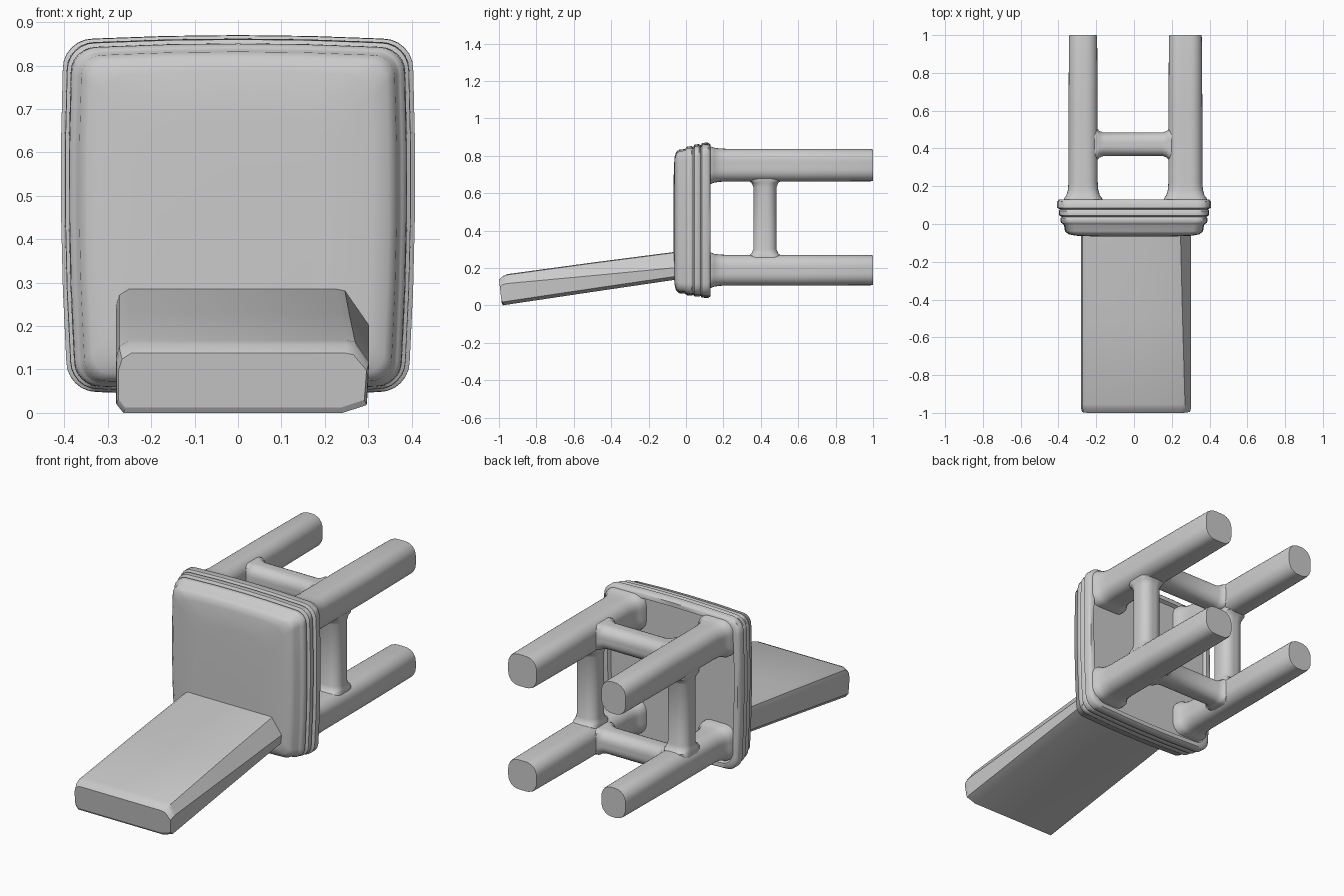
import bpy, bmesh, math

if "Cube" in bpy.data.objects:
    bpy.data.objects.remove(bpy.data.objects["Cube"])


def rounded_rect(u0, u1, v0, v1, r, bow=0.0, n=6):
    """Rounded rectangle outline; bow pushes the middle of the sides outward."""
    cu, cv = (u0 + u1) / 2, (v0 + v1) / 2
    hu, hv = (u1 - u0) / 2, (v1 - v0) / 2
    r = min(r, hu * 0.98, hv * 0.98)
    pts = []
    corners = [(1, 1), (-1, 1), (-1, -1), (1, -1)]
    for k, (su, sv) in enumerate(corners):
        for i in range(n + 1):
            a = math.pi / 2 * (k + i / n)
            pts.append((su * (hu - r) + r * math.cos(a), sv * (hv - r) + r * math.sin(a)))
        # extra points along the straight side that follows
        nu, nv = corners[(k + 1) % 4]
        a = math.pi / 2 * (k + 1)
        end = (nu * (hu - r) + r * math.cos(a), nv * (hv - r) + r * math.sin(a))
        start = pts[-1]
        for t in (0.25, 0.5, 0.75):
            b = bow * 4 * t * (1 - t)
            pts.append((start[0] + (end[0] - start[0]) * t + b * math.cos(a),
                        start[1] + (end[1] - start[1]) * t + b * math.sin(a)))
    return [(cu + u, cv + v) for u, v in pts]


def loft(name, axis, rings, angle=40):
    """Skin outlines given as (position on axis, outline points)."""
    place = {"x": lambda w, u, v: (w, u, v),
             "y": lambda w, u, v: (u, w, v),
             "z": lambda w, u, v: (u, v, w)}[axis]
    bm = bmesh.new()
    loops = [[bm.verts.new(place(w, u, v)) for u, v in pts] for w, pts in rings]
    n = len(loops[0])
    for a, b in zip(loops, loops[1:]):
        for i in range(n):
            j = (i + 1) % n
            bm.faces.new((a[i], a[j], b[j], b[i]))
    bm.faces.new(loops[0])
    bm.faces.new(loops[-1])
    bmesh.ops.recalc_face_normals(bm, faces=bm.faces)
    mesh = bpy.data.meshes.new(name)
    bm.to_mesh(mesh)
    bm.free()
    obj = bpy.data.objects.new(name, mesh)
    bpy.context.collection.objects.link(obj)
    bpy.ops.object.select_all(action="DESELECT")
    obj.select_set(True)
    bpy.context.view_layer.objects.active = obj
    bpy.ops.object.shade_smooth_by_angle(angle=math.radians(angle))
    return obj


# Seat: domed cushion, three stacked bands, shallow recess underneath
seat_rings = [  # y, half width, z low, z high, corner radius
    (-0.066, 0.20, 0.22, 0.68, 0.08), (-0.062, 0.30, 0.12, 0.78, 0.06),
    (-0.054, 0.34, 0.09, 0.81, 0.05), (-0.038, 0.358, 0.073, 0.824, 0.05),
    (-0.005, 0.364, 0.070, 0.828, 0.05), (0.000, 0.370, 0.066, 0.834, 0.055),
    (0.008, 0.380, 0.061, 0.842, 0.06), (0.030, 0.382, 0.060, 0.843, 0.06),
    (0.038, 0.375, 0.064, 0.838, 0.06), (0.046, 0.390, 0.055, 0.852, 0.065),
    (0.070, 0.391, 0.054, 0.854, 0.065), (0.078, 0.384, 0.058, 0.847, 0.065),
    (0.086, 0.400, 0.049, 0.861, 0.07), (0.118, 0.400, 0.048, 0.862, 0.07),
    (0.130, 0.390, 0.056, 0.852, 0.07), (0.130, 0.368, 0.078, 0.83, 0.06),
    (0.112, 0.360, 0.086, 0.822, 0.06),
]
seat = loft("seat", "y", [(y, rounded_rect(-h, h, a, b, r, 0.008))
                          for y, h, a, b, r in seat_rings], 50)
for v in seat.data.vertices:
    v.co.x *= 1 + 0.03 * (v.co.z - 0.5)

# Legs: rounded bars flaring into the underside of the seat
LEG_X = {"left": (-0.347, -0.192), "right": (0.182, 0.362)}
LEG_Z = {"lower": (0.106, 0.270), "upper": (0.662, 0.837)}
for side, (x0, x1) in LEG_X.items():
    for level, (z0, z1) in LEG_Z.items():
        rings = []
        for y, grow in [(0.09, 0.026), (0.135, 0.024), (0.15, 0.012), (0.18, 0.003),
                        (0.22, 0), (0.6, 0), (0.99, -0.003), (1.0, -0.006)]:
            rings.append((y, rounded_rect(x0 - grow, x1 + grow, z0 - grow / 2,
                                          z1 + grow / 2, 0.06)))
        loft(f"{level}_{side}_leg", "y", rings)

Y_MID, HALF = 0.422, 0.062


def stretcher(name, axis, start, end, c):
    """Bar with filleted ends between two legs, centred on c across."""
    rings = []
    for w, grow in [(start - 0.05, 0.024), (start - 0.004, 0.024), (start + 0.008, 0.009),
                    (start + 0.03, 0), (end - 0.03, 0), (end - 0.008, 0.009),
                    (end + 0.004, 0.024), (end + 0.05, 0.024)]:
        g = HALF + grow
        across = HALF + grow * 0.3
        if axis == "x":
            pts = rounded_rect(Y_MID - g, Y_MID + g, c - across, c + across, 0.05)
        else:
            pts = rounded_rect(c - across, c + across, Y_MID - g, Y_MID + g, 0.05)
        rings.append((w, pts))
    loft(name, axis, rings)


# Stretchers: a square ring joining the four legs
for level, (z0, z1) in LEG_Z.items():
    stretcher(f"{level}_stretcher", "x", LEG_X["left"][1], LEG_X["right"][0], (z0 + z1) / 2)
for side, (x0, x1) in LEG_X.items():
    stretcher(f"{side}_stretcher", "z", LEG_Z["lower"][1], LEG_Z["upper"][0], (x0 + x1) / 2)


# Backrest: sloping slab with one broad chamfer on the right side
def slab(y, low, high, inset=0.0, cham=0.05, drop=0.08):
    l, r = -0.281 + inset, 0.302 - inset
    return (y, [(l + 0.016, low), (r - 0.06, low), (r - 0.005, low + 0.018),
                (r, high - drop), (r - cham, high - 0.004), (r - cham - 0.02, high),
                (l + 0.03, high), (l + 0.008, high - 0.014), (l, high - 0.04),
                (l, low + 0.02)])


backrest = loft("backrest", "y", [
    slab(-1.0, 0.012, 0.138, 0.006, 0.03, 0.04), slab(-0.978, 0.0, 0.157, 0.001, 0.03, 0.045),
    slab(-0.955, 0.004, 0.167, 0, 0.032, 0.05), slab(-0.5, 0.072, 0.229, 0, 0.045, 0.07),
    slab(-0.05, 0.138, 0.287, 0, 0.056, 0.085), slab(0.0, 0.145, 0.292, 0, 0.056, 0.085)], 35)
# tilt the far end so its lower edge sits slightly behind the upper one
for v in backrest.data.vertices:
    if v.co.y < -0.985:
        v.co.y += 0.016 * max(0, 1 - v.co.z / 0.14)
